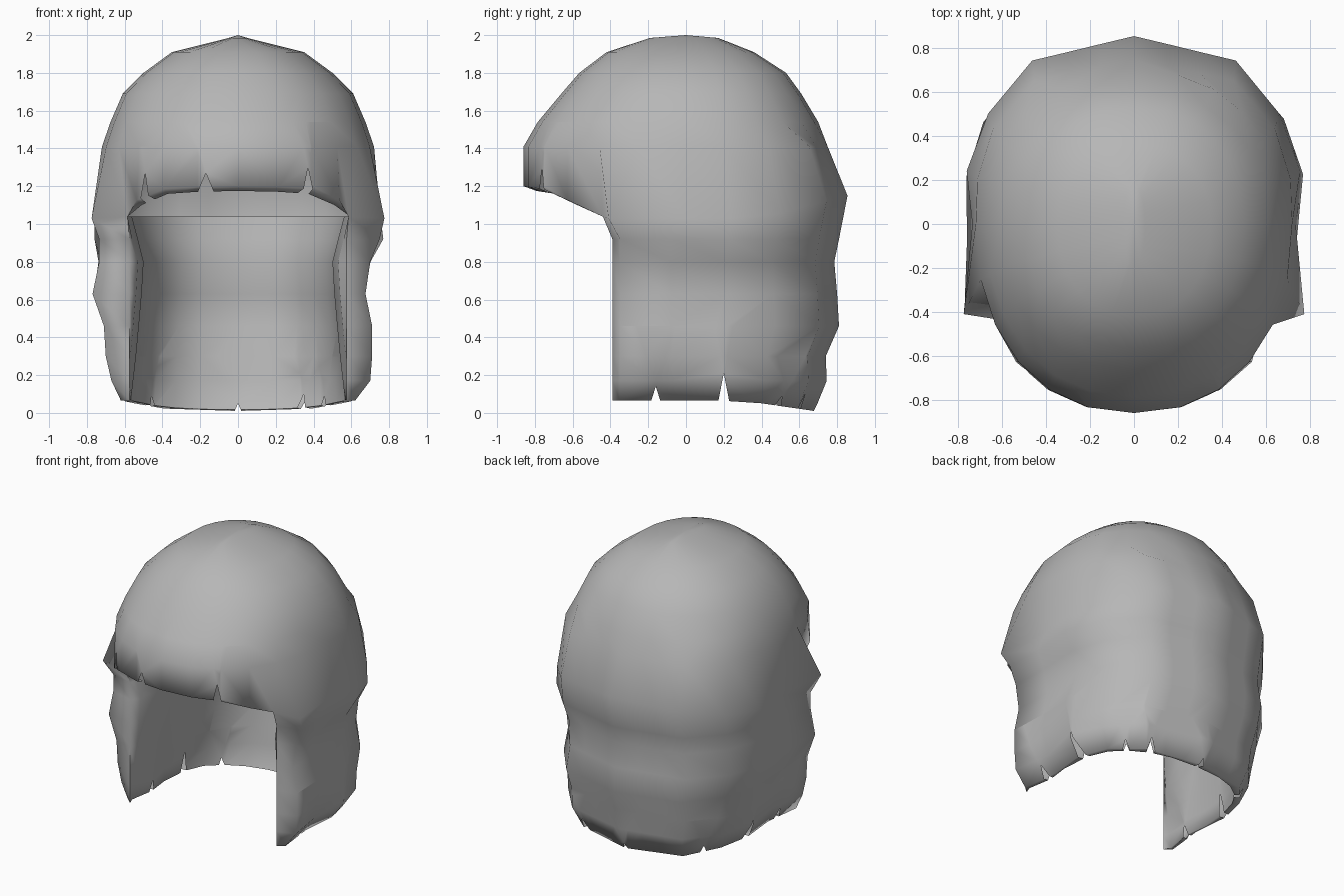
import bpy, bmesh, math
from mathutils import Matrix, Vector

if "Cube" in bpy.data.objects:
    bpy.data.objects.remove(bpy.data.objects["Cube"])

COLS, EDGE = 24, 4                    # columns around, flap edge column

# dome sections: height, half width, front reach, back reach
dome = [(1.985, .05, .19, .17), (1.91, .35, .42, .36), (1.80, .50, .565, .53), (1.69, .61, .66, .61),
        (1.54, .675, .785, .70), (1.41, .72, .86, .75), (1.03, .735, .86, .855)]
# padded skirt: height, right half width, left half width, back reach, lining half width
skirt = [(.92, .75, .735, .81, .53), (.80, .70, .735, .785, .50), (.63, .675, .77, .80, .51),
         (.46, .71, .71, .81, .525), (.30, .71, .70, .74, .54), (.17, .70, .67, .745, .555),
         (.06, .62, .62, .68, .565)]
# uneven dents and bulges: centre, outward amount, radius
bulges = [((.74, .33, .97), .05, .16), ((-.74, .33, .97), .06, .16),
          ((.66, -.15, .14), -.05, .13), ((-.66, -.15, .14), -.05, .13)]


def lerp_table(v, table):
    for (a, p), (b, q) in zip(table, table[1:]):
        if v <= b:
            return p + (q - p) * max(0, (v - a) / (b - a))
    return table[-1][1]


def oval(k, z, w, f, b, n):
    """Point on a squared oval section."""
    a = 2 * math.pi * k / COLS
    s, c = (math.copysign(abs(v) ** (2 / n), v) for v in (math.sin(a), math.cos(a)))
    return Vector((w * s, -c * (f if c > 0 else b), z))


def gable(m, s, z, w, b):
    """Point on the back half, which meets in a ridge at the nape."""
    x, y = {7: (.99, .27), 8: (.89, .58), 9: (.63, .87), 10: (.42, .913), 11: (.21, .957), 12: (0, 1)}[m]
    return Vector((s * x * w, y * b, z))


def bulge(p):
    out = Vector((p.x, p.y, 0)).normalized()
    return p + out * sum(amt * math.exp(-((p - Vector(c)).length / r) ** 2) for c, amt, r in bulges)


def side(k):
    return (min(k, COLS - k), 1 if k <= COLS / 2 else -1)


def brim_height(y):
    return lerp_table(y, [(-.86, 1.2), (-.72, 1.18), (-.6, 1.11), (-.42, 1.03), (.4, 1.03), (.85, 1.15)])


def dome_point(i, k):
    z, w, f, b = dome[i]
    m, s = side(k)
    p = gable(m, s, z, w, b) if z < 1.5 and m > 6 else oval(k, z, w, f, b, 2.2)
    if i == len(dome) - 1:            # brim line, flaring over the flap corner
        if m == EDGE:
            p = Vector((s * .585, -.44, z))
        elif m == EDGE + 1:
            p = Vector((s * .775, -.41, z))
        p.z = brim_height(p.y)
    return bulge(p)


def skirt_point(i, k, inner):
    z, wr, wl, b, wi = skirt[i]
    m, s = side(k)
    w = wr if s > 0 else wl
    if inner:                         # lining, folded in from the flap edge
        if m == EDGE:
            p = Vector((s * (wi + .03), -.34, z))
        elif m <= EDGE + 1:
            p = Vector((s * wi, -.16, z))
        else:
            p = oval(k, z, wi + .02, .7, b - .05, 2.5)
    elif m == EDGE:                   # straight front edge of the cheek flap
        p = Vector((s * .575, -.39, z))
    elif m == EDGE + 1:
        p = Vector((s * w, -.35, z))
    elif m == EDGE + 2:
        p = bulge(Vector((s * (w - .01), -.08, z)))
    else:
        p = bulge(gable(m, s, z, w, b))
    if i == len(skirt) - 1:
        p.z = .065 if p.y < .3 else .065 - .055 * (p.y - .3) / .38
    return p


# hood: closed dome, open face, hanging skirt
bm = bmesh.new()
flaps = range(EDGE, COLS - EDGE + 1)


def strip(up, low):
    for k in range(COLS):
        n = (k + 1) % COLS
        if all(j in r for j in (k, n) for r in (up, low)):
            bm.faces.new((up[k], low[k], low[n], up[n]))


pole = bm.verts.new((0, 0, 2.0))
rows = [{k: bm.verts.new(dome_point(i, k)) for k in range(COLS)} for i in range(len(dome))]
brim = rows[-1]
rows += [{k: bm.verts.new(skirt_point(i, k, False)) for k in flaps} for i in range(len(skirt))]
for k in range(COLS):
    bm.faces.new((pole, rows[0][k], rows[0][(k + 1) % COLS]))
for up, low in zip(rows, rows[1:]):
    strip(up, low)

# lining of the skirt, joined to the outside along the flap edges and the hem
inside = [{k: bm.verts.new(skirt_point(i, k, True)) for k in flaps} for i in range(len(skirt))]
top_row = {k: bm.verts.new((inside[0][k].co.x * 1.06, inside[0][k].co.y * 1.03, 1.04)) for k in flaps}
for up, low in zip([top_row] + inside, inside):
    strip(low, up)
strip(rows[-1], inside[-1])
for k, out in ((EDGE, rows[len(dome):]), (COLS - EDGE, rows[len(dome):])):
    for a, b, c, d in zip([brim] + out, out, inside, [top_row] + inside):
        bm.faces.new((a[k], b[k], c[k], d[k]))

# narrow turned-under lip of the brim
lip = {k % COLS: bm.verts.new((brim[k % COLS].co.x * .95, brim[k % COLS].co.y * .92, brim[k % COLS].co.z - .025))
       for k in range(1 - EDGE, EDGE)}
for k in (EDGE, COLS - EDGE):
    lip[k] = top_row[k]
strip({k: brim[k] for k in lip}, lip)

# small V notches along the rim: position, turn about z, height, half width
notches = [((-.17, -.81, 1.15), 0, .12, .05), ((.36, -.74, 1.12), 25, .18, .04),
           ((-.49, -.66, 1.07), -35, .2, .04), ((0, .67, -.03), 0, .08, .035), ((.36, .6, -.02), -30, .12, .04)]
for s in (-1, 1):
    notches += [((s * .62, -.16, .03), 90, .11, .035), ((s * .62, .2, .03), 90, .18, .035),
                ((s * .53, .54, .0), s * -45, .09, .035)]
for pos, turn, h, w in notches:
    m = Matrix.Translation(pos) @ Matrix.Rotation(math.radians(turn), 4, 'Z')
    inv = m.inverted()
    for sx in (-1, 1):
        near = [f for f in bm.faces if any((v.co - Vector(pos)).length < .3 for v in f.verts)]
        geom = near + list({e for f in near for e in f.edges}) + list({v for f in near for v in f.verts})
        bmesh.ops.bisect_plane(bm, geom=geom, dist=1e-5, plane_co=m @ Vector((0, 0, h)),
                               plane_no=m.to_3x3() @ Vector((sx * h, 0, w)))
    gone = []
    for f in bm.faces:
        q = inv @ f.calc_center_median()
        if abs(q.y) < .16 and -.1 < q.z < h and abs(q.x) < w * (1 - q.z / h):
            gone.append(f)
    bmesh.ops.delete(bm, geom=gone, context='FACES')

mesh = bpy.data.meshes.new("hood_shell")
bm.to_mesh(mesh)
bm.free()
hood = bpy.data.objects.new("hood_shell", mesh)
bpy.context.collection.objects.link(hood)

grey = bpy.data.materials.new("plain_grey")
grey.diffuse_color = (.47, .47, .47, 1)
grey.use_nodes = True
grey.node_tree.nodes["Principled BSDF"].inputs["Base Color"].default_value = grey.diffuse_color
mesh.materials.append(grey)

bpy.context.view_layer.objects.active = hood
hood.select_set(True)
bpy.ops.object.shade_smooth_by_angle(angle=math.radians(85))
